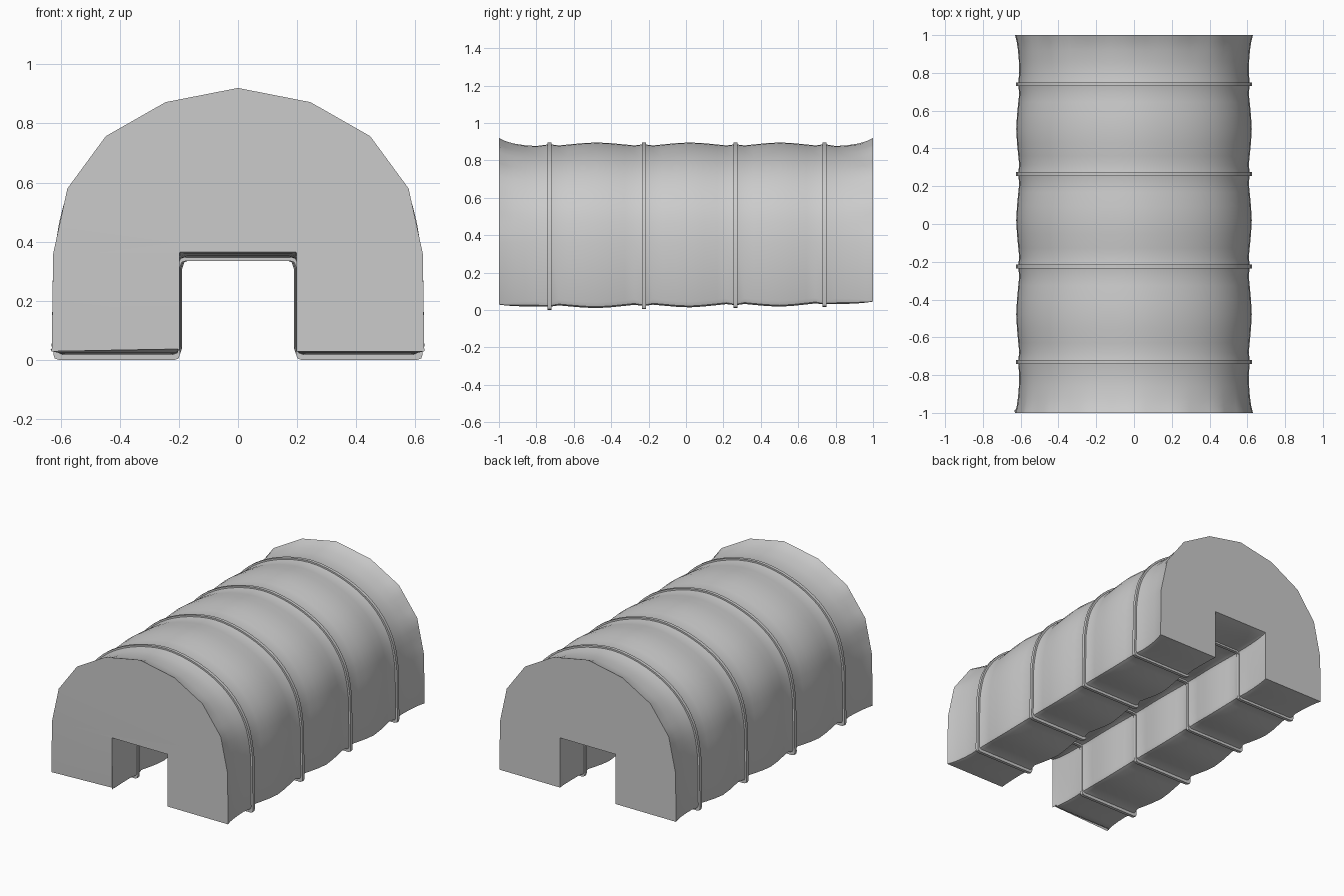
import bpy, bmesh
from mathutils import Vector

if "Cube" in bpy.data.objects:
    bpy.data.objects.remove(bpy.data.objects["Cube"])

# Right half of the arch, from the crown down to the straight leg wall
ARCH = [(0, 0.92), (0.245, 0.872), (0.447, 0.757), (0.577, 0.58), (0.625, 0.36)]
SUB = 4
RIBS = [-0.73, -0.225, 0.265, 0.74]


def catmull(p0, p1, p2, p3, t):
    return 0.5 * (2 * p1 + (p2 - p0) * t + (2 * p0 - 5 * p1 + 4 * p2 - p3) * t * t
                  + (3 * p1 - p0 - 3 * p2 + p3) * t ** 3)


def corner(a, b, c, r):
    """Three points rounding corner b between a and c."""
    a, b, c = Vector(a), Vector(b), Vector(c)
    p, q = b + (a - b).normalized() * r, b + (c - b).normalized() * r
    return [p, (p + q) * 0.15 + b * 0.7 if r < 0.005 else (p + q) * 0.25 + b * 0.5, q]


def section(half_w, top, bottom, notch_x, notch_z, r, smooth):
    """Horseshoe cross-section; smooth blends faceted arch to round arch."""
    ctrl = [Vector(p) for p in ARCH]
    ext = [Vector((-0.245, 0.872))] + ctrl + [Vector((0.63, 0.12))]
    half = []
    for i in range(len(ctrl) - 1):
        for s in range(SUB):
            t = s / SUB
            half.append(ctrl[i].lerp(ctrl[i + 1], t).lerp(catmull(*ext[i:i + 4], t), smooth))
    half.append(ctrl[-1])
    half = [Vector((p.x * half_w / 0.63, 0.36 + (p.y - 0.36) * (top - 0.36) / 0.56)) for p in half]
    ob, ib, nt = (half_w, bottom), (notch_x, bottom), (notch_x, notch_z)
    half += corner(half[-1], ob, ib, r) + corner(ob, ib, nt, r) + corner(ib, nt, (0, notch_z), r)
    return half + [Vector((-p.x, p.y)) for p in reversed(half[1:])]


def floor_z(y):
    return 0.02 + 0.008 * y


# Stations along the length: end flares, bulging panels, ribs
stations = []


def body(y, grow=0.0, r=0.03):
    stations.append((y, section(0.608 + grow, 0.88 + grow, floor_z(y) + 0.01 - grow,
                                0.205 - grow, 0.35 - grow * 0.7, r, 1)))


def flare(y, k):
    stations.append((y, section(0.608 + 0.022 * k, 0.877 + 0.043 * k, floor_z(y) + 0.005 + 0.012 * k,
                                0.203 - 0.006 * k, 0.35 + 0.015 * k, 0.03 - 0.028 * k, 1 - k)))


def rib(y):
    body(y - 0.01, 0.005, 0.02)
    for d in (-0.01, 0.01):
        stations.append((y + d, section(0.625, 0.895, max(0.0, 0.007 + 0.012 * y), 0.196, 0.335, 0.02, 1)))
    body(y + 0.01, 0.005, 0.02)


FLARE = [(1.0, 1.0), (0.965, 0.6), (0.92, 0.3), (0.86, 0.08), (0.80, 0.0)]
for y, k in FLARE:
    flare(-y, k)
for i, y in enumerate(RIBS):
    rib(y)
    if i < 3:
        span = RIBS[i + 1] - y
        for t, g in ((0.1, 0.0), (0.2, 0.005), (0.35, 0.012), (0.5, 0.016),
                     (0.65, 0.012), (0.8, 0.005), (0.9, 0.0)):
            body(y + span * t, g)
for y, k in reversed(FLARE):
    flare(y, k)

# Skin the stations
bm = bmesh.new()
rings = [[bm.verts.new((p.x, y, p.y)) for p in pts] for y, pts in stations]
n = len(rings[0])
for a, b in zip(rings, rings[1:]):
    for i in range(n):
        j = (i + 1) % n
        bm.faces.new((a[i], a[j], b[j], b[i]))

# End caps; the front left leg is its own slightly softened panel
bm.faces.new(rings[-1])
front = rings[0]
lo, hi = n - 23, n - 16
for i in range(lo + 2, lo + 5):
    front[i].co += Vector((-0.006, 0.012, 0.008))
bm.faces.new(front[lo:hi + 1])
bm.faces.new(front[:lo + 1] + front[hi:])
bmesh.ops.recalc_face_normals(bm, faces=bm.faces)

mesh = bpy.data.meshes.new("ribbed_arch_body")
bm.to_mesh(mesh)
bm.free()
obj = bpy.data.objects.new("ribbed_arch_body", mesh)
bpy.context.collection.objects.link(obj)
bpy.context.view_layer.objects.active = obj
obj.select_set(True)
bpy.ops.object.shade_smooth_by_angle(angle=0.7)
